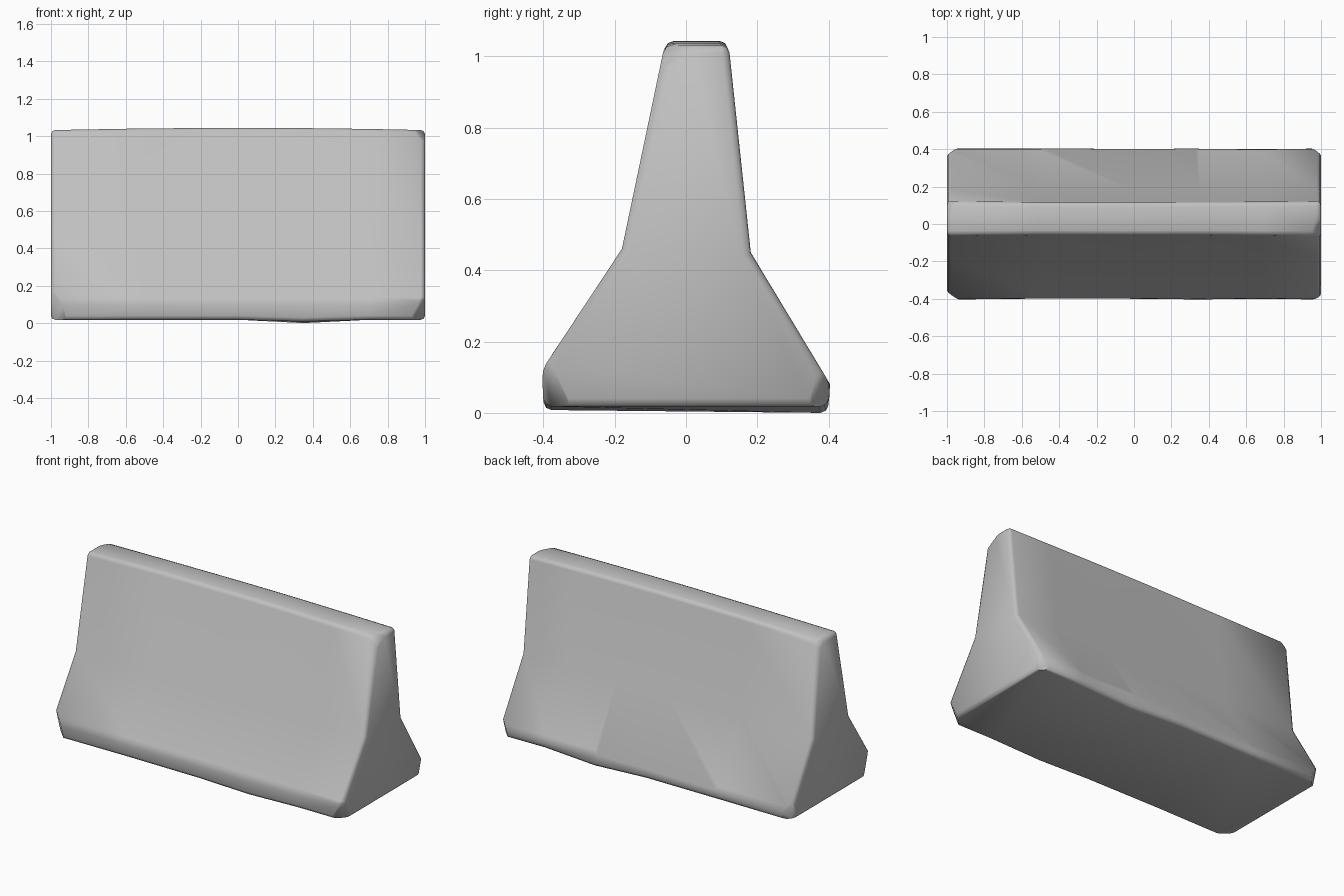
import bpy, bmesh, random
from mathutils import Vector

cube = bpy.data.objects.get("Cube")
if cube:
    bpy.data.objects.remove(cube)

random.seed(4)

# Weathered concrete
concrete = bpy.data.materials.new("grey concrete")
concrete.use_nodes = True
grey = (0.53, 0.53, 0.53, 1)
concrete.diffuse_color = grey
bsdf = concrete.node_tree.nodes["Principled BSDF"]
bsdf.inputs["Base Color"].default_value = grey
bsdf.inputs["Roughness"].default_value = 0.9

# Cross-section (y, z): wide foot, sloped shoulder, tapering wall
profile = [(-0.40, 0.018), (-0.405, 0.12), (-0.18, 0.46), (-0.06, 1.04),
           (0.12, 1.04), (0.182, 0.45), (0.405, 0.08), (0.40, 0.018)]
stations = [-1, -0.5, 0, 0.35, 0.7, 1]

# Sweep the section along the length with slight unevenness
bm = bmesh.new()
rings = []
for x in stations:
    ring = []
    for y, z in profile:
        if z > 1:
            z += 0.004 - 0.012 * x * x
        elif z < 0.05 and x == 0.35:
            z = 0.008 if y < 0 else 0.0
        wobble = random.uniform(-0.006, 0) if abs(x) < 1 else 0
        ring.append(bm.verts.new((x, y + (wobble if y > 0 else -wobble), z)))
    rings.append(ring)
n = len(profile)
for a, b in zip(rings, rings[1:]):
    for i in range(n):
        j = (i + 1) % n
        bm.faces.new((a[i], a[j], b[j], b[i]))
bm.faces.new(rings[0])
bm.faces.new(rings[-1])
bmesh.ops.recalc_face_normals(bm, faces=bm.faces)

# Worn edges
worn = [e for e in bm.edges if e.calc_face_angle(0) > 0.6]
bmesh.ops.bevel(bm, geom=worn, offset=0.022, segments=2, profile=0.5,
                affect='EDGES', clamp_overlap=True)


def chip(point, normal):
    """Break off everything beyond a plane and close the cut."""
    cut = bmesh.ops.bisect_plane(
        bm, geom=bm.verts[:] + bm.edges[:] + bm.faces[:], dist=1e-5,
        plane_co=Vector(point), plane_no=Vector(normal), clear_outer=True)
    rim = [g for g in cut["geom_cut"] if isinstance(g, bmesh.types.BMEdge)]
    bmesh.ops.holes_fill(bm, edges=rim, sides=0)


# Broken corners of the foot and the top
chip((0.97, -0.37, 0.06), (1, -1, -0.5))
chip((-0.97, -0.36, 0.07), (-1, -1, -0.3))
chip((0.97, 0.38, 0.05), (1, 1, -0.3))
chip((-0.965, 0.38, 0.05), (-1, 1, -0.3))
chip((0.97, -0.04, 1.01), (1, -0.6, 1))
chip((-0.98, 0.10, 1.01), (-1, 0.6, 1))

bmesh.ops.recalc_face_normals(bm, faces=bm.faces)
mesh = bpy.data.meshes.new("concrete_barrier")
bm.to_mesh(mesh)
bm.free()
mesh.materials.append(concrete)
barrier = bpy.data.objects.new("concrete_barrier", mesh)
bpy.context.collection.objects.link(barrier)

# Soft shading over the worn edges
bpy.context.view_layer.objects.active = barrier
barrier.select_set(True)
bpy.ops.object.shade_smooth_by_angle(angle=1.0)
